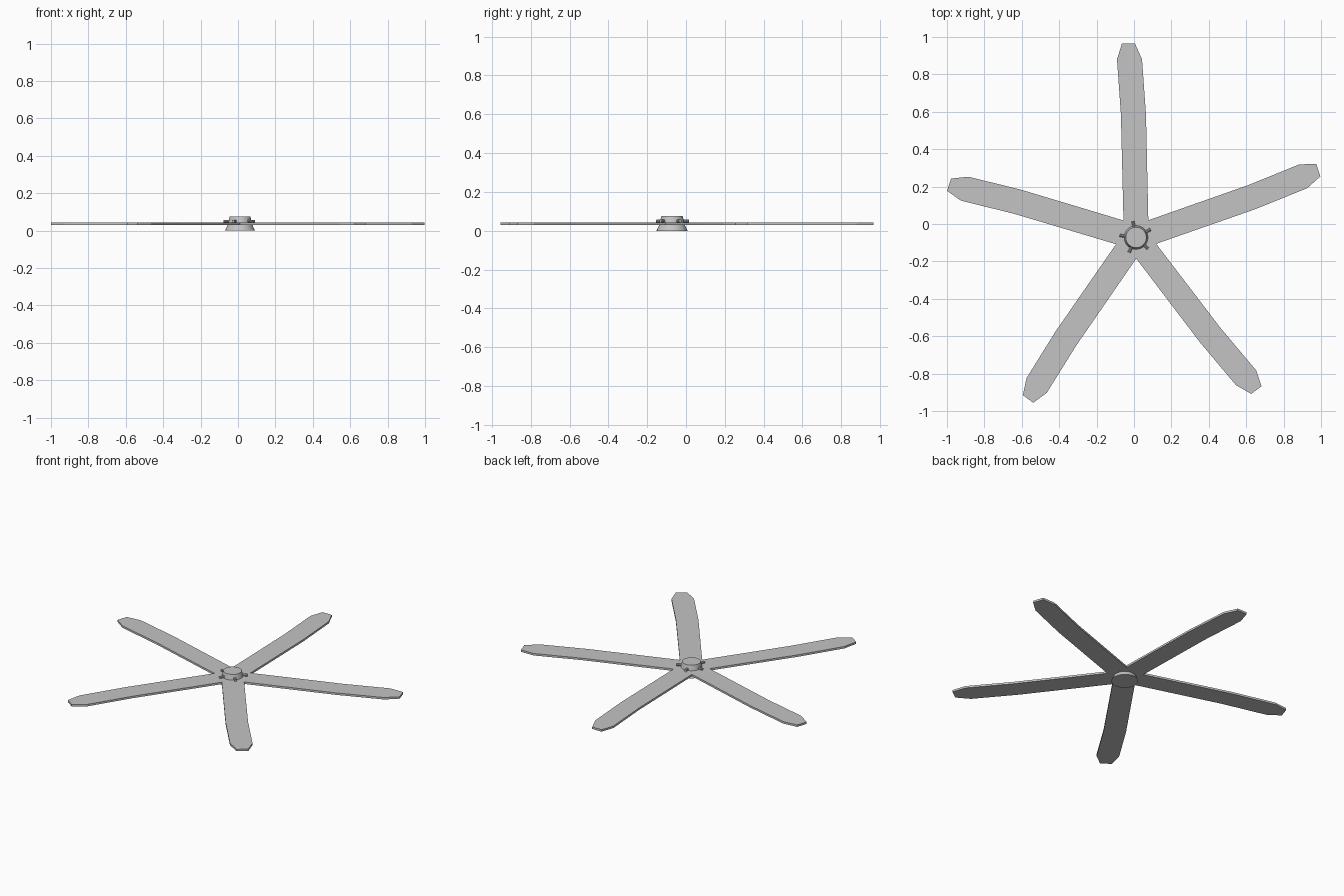
import bpy, bmesh, math
from mathutils import Matrix, Vector

cube = bpy.data.objects.get("Cube")
if cube:
    bpy.data.objects.remove(cube, do_unlink=True)

CENTER = Vector((0.011, -0.072, 0))
BLADES = 5
STEP = math.tau / BLADES

grey = bpy.data.materials.new("plain grey")
grey.use_nodes = True
grey.diffuse_color = (0.55, 0.55, 0.55, 1)
grey.node_tree.nodes["Principled BSDF"].inputs["Base Color"].default_value = (0.55, 0.55, 0.55, 1)


def finish(name, bm, smooth=False):
    bmesh.ops.recalc_face_normals(bm, faces=bm.faces)
    mesh = bpy.data.meshes.new(name)
    bm.to_mesh(mesh)
    bm.free()
    mesh.materials.append(grey)
    obj = bpy.data.objects.new(name, mesh)
    obj.location = CENTER
    bpy.context.collection.objects.link(obj)
    if smooth:
        bpy.ops.object.select_all(action="DESELECT")
        obj.select_set(True)
        bpy.context.view_layer.objects.active = obj
        bpy.ops.object.shade_smooth_by_angle(angle=math.radians(30))
    return obj


def frustum(name, r_low, r_high, z_low, z_high):
    bm = bmesh.new()
    bmesh.ops.create_cone(bm, cap_ends=True, segments=32, radius1=r_low, radius2=r_high,
                          depth=z_high - z_low,
                          matrix=Matrix.Translation((0, 0, (z_low + z_high) / 2)))
    return finish(name, bm, True)


# Five swept blades joined by a pentagon under the hub
bm = bmesh.new()
root_angle = math.radians(54.5)
roots = [bm.verts.new((0.113 * math.cos(root_angle + i * STEP),
                       0.113 * math.sin(root_angle + i * STEP), 0.029)) for i in range(BLADES)]
right_edge = [(0.053, 0.658), (0.032, 0.952), (-0.006, 1.038)]
left_edge = [(-0.075, 1.038), (-0.102, 0.952), (-0.081, 0.658)]
bm.faces.new(roots)
for i in range(BLADES):
    turn = Matrix.Rotation(i * STEP, 3, "Z")
    right = [bm.verts.new(turn @ Vector((x, y, 0.029))) for x, y in right_edge]
    left = [bm.verts.new(turn @ Vector((x, y, 0.029))) for x, y in left_edge]
    bm.faces.new([roots[i]] + right + left + [roots[(i + 1) % BLADES]])
top = bmesh.ops.extrude_face_region(bm, geom=bm.faces[:], use_keep_orig=True)
bmesh.ops.translate(bm, vec=(0, 0, 0.013),
                    verts=[v for v in top["geom"] if isinstance(v, bmesh.types.BMVert)])
finish("blades", bm)

# Flared cap below and tapered hub above
frustum("bottom_cap", 0.08, 0.066, 0, 0.03)
frustum("hub", 0.064, 0.055, 0.04, 0.075)

# Radial bolts around the hub
for i in range(BLADES):
    bm = bmesh.new()
    spin = Matrix.Rotation(math.radians(29) + i * STEP, 4, "Z")
    lay = Matrix.Translation((0.07, 0, 0.05)) @ Matrix.Rotation(math.pi / 2, 4, "Y")
    bmesh.ops.create_cone(bm, cap_ends=True, segments=10, radius1=0.008, radius2=0.008,
                          depth=0.036, matrix=spin @ lay)
    finish(f"hub_bolt_{i + 1}", bm, True)
